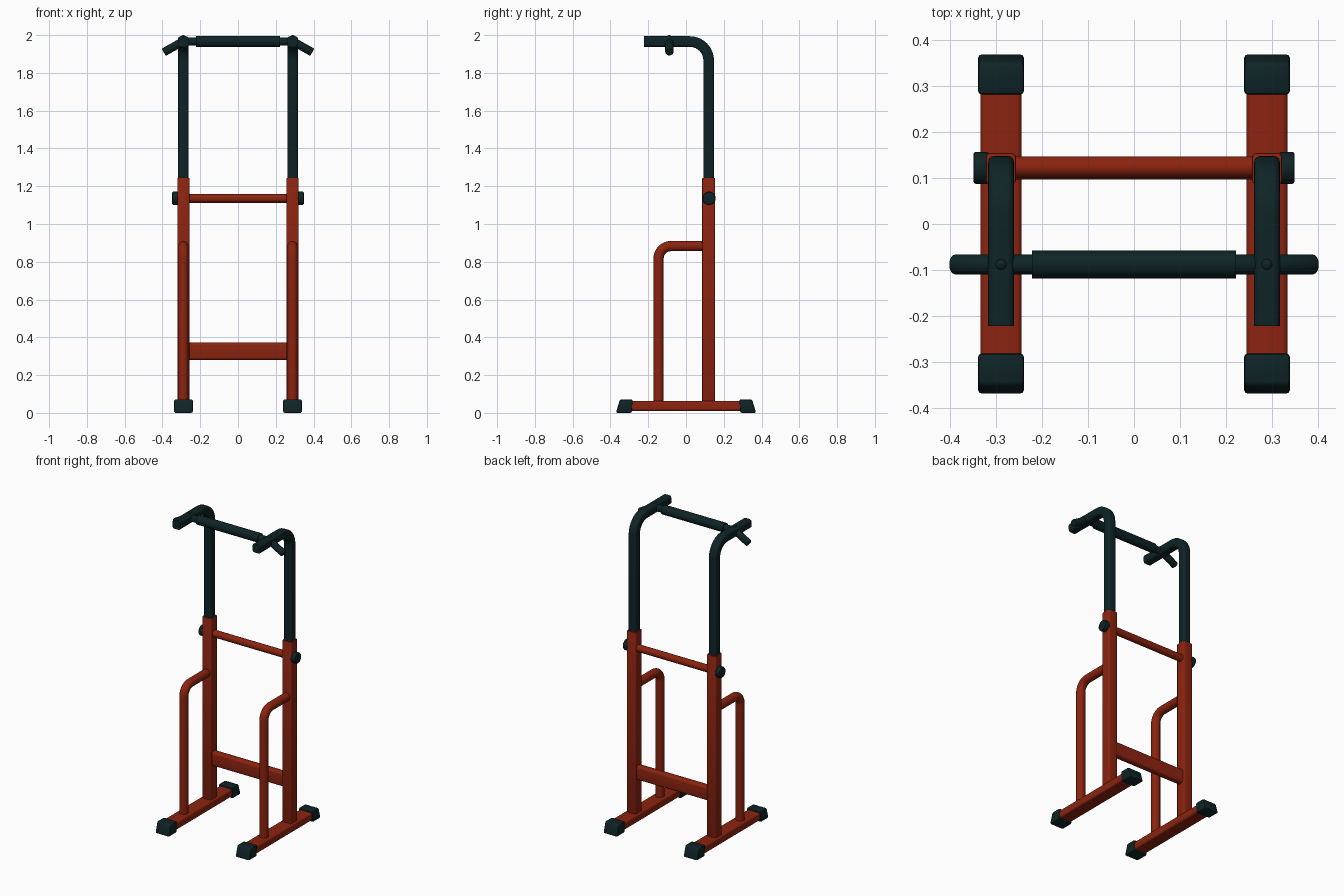
import bpy, bmesh, math
from mathutils import Vector

if "Cube" in bpy.data.objects:
    bpy.data.objects.remove(bpy.data.objects["Cube"])


def material(name, rgb):
    m = bpy.data.materials.new(name)
    m.diffuse_color = (*rgb, 1)
    m.use_nodes = True
    m.node_tree.nodes["Principled BSDF"].inputs["Base Color"].default_value = m.diffuse_color
    return m


RED = material("red paint", (0.26, 0.017, 0.005))
DARK = material("dark rubber", (0.0045, 0.017, 0.019))


def finish(name, bm, mat, mirror):
    bmesh.ops.recalc_face_normals(bm, faces=bm.faces)
    me = bpy.data.meshes.new(name)
    bm.to_mesh(me)
    bm.free()
    me.materials.append(mat)
    ob = bpy.data.objects.new(name, me)
    bpy.context.collection.objects.link(ob)
    bpy.ops.object.select_all(action='DESELECT')
    ob.select_set(True)
    bpy.context.view_layer.objects.active = ob
    bpy.ops.object.shade_smooth_by_angle(angle=math.radians(40))
    if mirror:
        ob.modifiers.new("mirror", 'MIRROR').use_mirror_merge = False
    return ob


def rounded(w, h, r, n=4):
    """Rounded rectangle section."""
    pts = []
    for k, (sx, sy) in enumerate([(1, 1), (-1, 1), (-1, -1), (1, -1)]):
        for i in range(n + 1):
            a = math.pi / 2 * (k + i / n)
            pts.append((sx * (w / 2 - r) + r * math.cos(a),
                        sy * (h / 2 - r) + r * math.sin(a)))
    return pts


def circle(r, n=20):
    return [(r * math.cos(2 * math.pi * i / n), r * math.sin(2 * math.pi * i / n))
            for i in range(n)]


def sweep(name, path, section, mat, side=(1, 0, 0), mirror=False, bevel=0.0):
    """Sweep a section along a planar path; side is the normal of its plane."""
    path = [Vector(p) for p in path]
    side = Vector(side)
    bm = bmesh.new()
    rings = []
    for i, p in enumerate(path):
        d0 = (p - path[max(i - 1, 0)]).normalized()
        d1 = (path[min(i + 1, len(path) - 1)] - p).normalized()
        t = (d0 + d1).normalized()
        up = side.cross(t) / max(t.dot(d1 if i == 0 else d0), 0.3)
        rings.append([bm.verts.new(p + side * u + up * v) for u, v in section])
    n = len(section)
    for a, b in zip(rings, rings[1:]):
        for j in range(n):
            bm.faces.new((a[j], a[(j + 1) % n], b[(j + 1) % n], b[j]))
    caps = [bm.faces.new(rings[0]), bm.faces.new(rings[-1])]
    if bevel:
        bmesh.ops.bevel(bm, geom=[e for f in caps for e in f.edges], offset=bevel,
                        segments=2, profile=0.5, affect='EDGES')
    return finish(name, bm, mat, mirror)


def bend(x, cy, cz, r, a0, a1, n=10):
    """Arc points in the side plane."""
    return [(x, cy + r * math.cos(a), cz + r * math.sin(a))
            for a in (math.radians(a0 + (a1 - a0) * i / n) for i in range(n + 1))]


X, Y = 0.289, 0.12   # post position

# base rails
sweep("base_rail", [(X, -0.34, 0.036), (X, 0.34, 0.036)],
      rounded(0.09, 0.052, 0.012), RED, mirror=True)

# rubber feet, sloped on the outer end
for s, label in ((-1, "front_foot"), (1, "back_foot")):
    bm = bmesh.new()
    rows = []
    for x in (X - 0.05, X + 0.05):
        rows.append([bm.verts.new((x, s * y, z)) for y, z in
                     ((0.287, 0.0), (0.371, 0.0), (0.35, 0.071), (0.281, 0.071))])
    bm.faces.new(rows[0])
    bm.faces.new(rows[1])
    for j in range(4):
        k = (j + 1) % 4
        bm.faces.new((rows[0][j], rows[0][k], rows[1][k], rows[1][j]))
    bmesh.ops.bevel(bm, geom=bm.edges[:], offset=0.008, segments=2,
                    profile=0.5, affect='EDGES')
    finish(label, bm, DARK, True)

# lower square posts
sweep("lower_post", [(X, Y, 0.05), (X, Y, 1.244)],
      rounded(0.065, 0.068, 0.009), RED, mirror=True, bevel=0.003)

# upper posts bending forward into arms
sweep("upper_post", [(X, Y, 1.2)] + bend(X, Y - 0.1, 1.866, 0.1, 0, 90)
      + [(X, -0.222, 1.966)], rounded(0.056, 0.056, 0.014), DARK, mirror=True)

# dip handles
sweep("dip_handle", [(X, -0.145, 0.05)] + bend(X, -0.08, 0.818, 0.065, 180, 90)
      + [(X, 0.1, 0.883)], circle(0.027), RED, mirror=True)

# cross members
sweep("upper_crossbar", [(-X, 0.124, 1.135), (X, 0.124, 1.135)],
      circle(0.023), RED, side=(0, 1, 0))
sweep("lower_crossbar", [(-X, Y, 0.326), (X, Y, 0.326)],
      rounded(0.046, 0.092, 0.015), RED, side=(0, 1, 0))

# height adjustment knobs
sweep("adjustment_knob", [(0.315, 0.122, 1.136), (0.349, 0.122, 1.136)],
      circle(0.035), DARK, side=(0, 1, 0), mirror=True, bevel=0.006)

# pull-up bar with drooping ends, and its grip sleeve
sweep("pull_up_bar", [(-0.393, -0.088, 1.909), (-0.293, -0.088, 1.966),
                      (0.293, -0.088, 1.966), (0.393, -0.088, 1.909)],
      circle(0.022), DARK, side=(0, 1, 0), bevel=0.006)
sweep("bar_grip", [(-0.222, -0.088, 1.966), (0.222, -0.088, 1.966)],
      circle(0.03), DARK, side=(0, 1, 0))

# domed bolts on the arms
bm = bmesh.new()
bmesh.ops.create_uvsphere(bm, u_segments=16, v_segments=8, radius=0.015)
for v in bm.verts:
    v.co += Vector((X, -0.088, 1.985))
finish("arm_bolt", bm, DARK, True)
